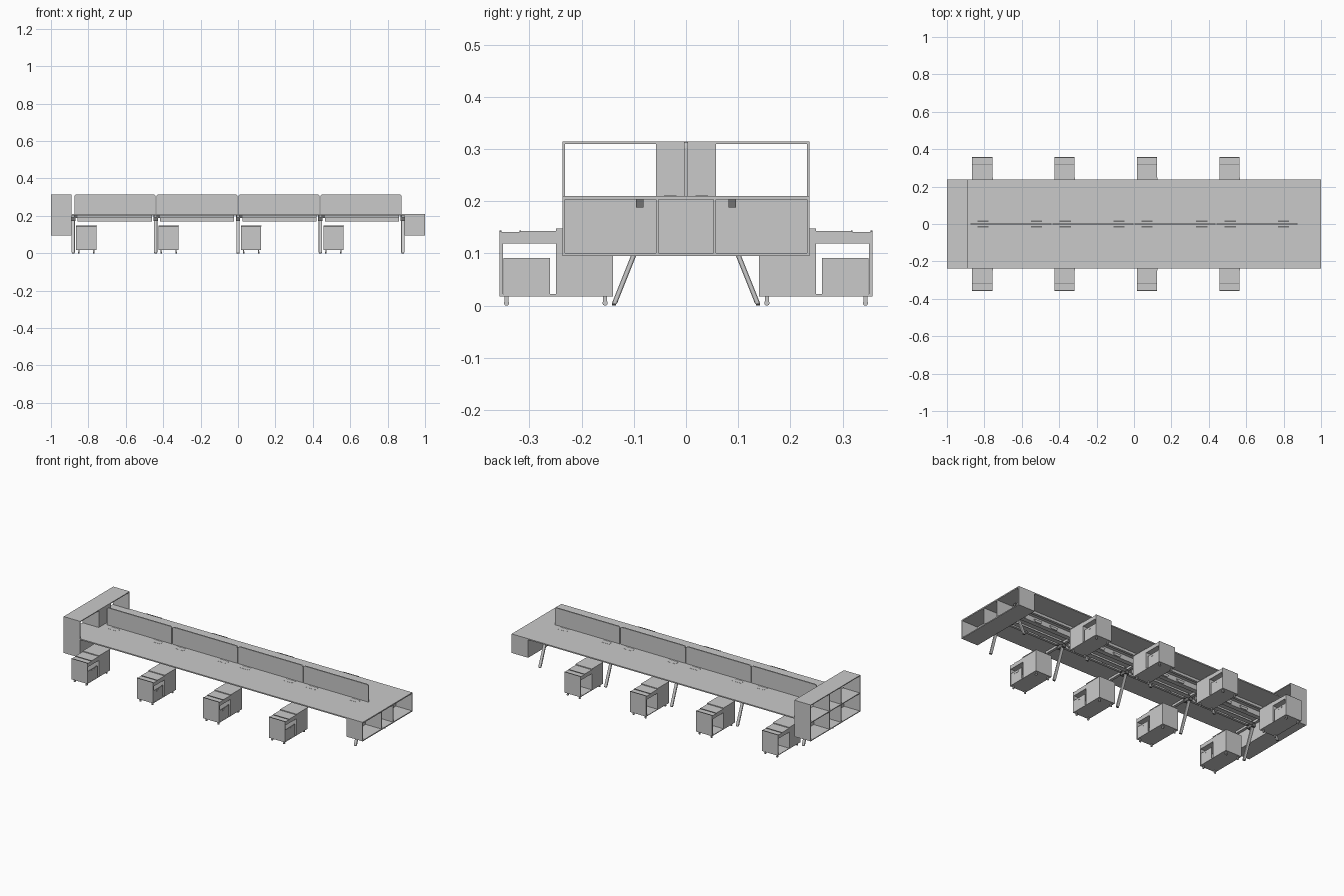
import bpy, bmesh, math
from mathutils import Vector

cube = bpy.data.objects.get("Cube")
if cube:
    bpy.data.objects.remove(cube, do_unlink=True)


def material(name, value):
    m = bpy.data.materials.new(name)
    m.use_nodes = True
    col = (value, value, value, 1)
    m.diffuse_color = col
    m.node_tree.nodes["Principled BSDF"].inputs["Base Color"].default_value = col
    return m


GREY = material("light_grey", 0.59)
DARK = material("dark_grey", 0.17)


def finish(name, bm, mat):
    bmesh.ops.recalc_face_normals(bm, faces=bm.faces)
    me = bpy.data.meshes.new(name)
    bm.to_mesh(me)
    bm.free()
    me.materials.append(mat)
    ob = bpy.data.objects.new(name, me)
    bpy.context.collection.objects.link(ob)
    return ob


def prism(name, pts, axis, a, b, mat=GREY, round_top=0):
    """Extrude a 2D profile along x (profile y,z) or along y (profile x,z)."""
    bm = bmesh.new()
    to3d = (lambda p, t: (t, p[0], p[1])) if axis == "x" else (lambda p, t: (p[0], t, p[1]))
    face = bm.faces.new([bm.verts.new(to3d(p, a)) for p in pts])
    ext = bmesh.ops.extrude_face_region(bm, geom=[face])
    shift = Vector((b - a, 0, 0)) if axis == "x" else Vector((0, b - a, 0))
    bmesh.ops.translate(bm, vec=shift, verts=[g for g in ext["geom"] if isinstance(g, bmesh.types.BMVert)])
    if round_top:
        top = max(p[1] for p in pts)
        edges = [e for e in bm.edges
                 if all(v.co.z > top - 1e-5 for v in e.verts)
                 and abs(e.verts[0].co.y - e.verts[1].co.y) > 1e-4]
        bmesh.ops.bevel(bm, geom=edges, offset=round_top, segments=4, affect="EDGES", profile=0.5)
    return finish(name, bm, mat)


def box(name, x, y, z, mat=GREY, round_top=0):
    pts = [(x[0], z[0]), (x[1], z[0]), (x[1], z[1]), (x[0], z[1])]
    y0, y1 = sorted(y)
    return prism(name, pts, "y", y0, y1, mat, round_top)


def wheel(name, x, y, r, width):
    pts = [(y + r * math.cos(i * math.tau / 16), r + r * math.sin(i * math.tau / 16)) for i in range(16)]
    return prism(name, pts, "x", x - width / 2, x + width / 2)


HALF = 0.237   # half depth of the desk
T = 0.005      # board thickness
BAY = 0.055    # cabinet divider position

# Desk top, running over the low cabinet
box("desk_top", (-0.89, 1), (-HALF, HALF), (0.203, 0.21))

# Low cabinet, open towards +x
box("low_cabinet_base", (0.89, 1), (-HALF, HALF), (0.095, 0.101))
box("low_cabinet_back", (0.89, 0.894), (-HALF, HALF), (0.101, 0.203))
for y in (-HALF + T / 2, -BAY, BAY, HALF - T / 2):
    box("low_cabinet_upright", (0.89, 1), (y - T / 2, y + T / 2), (0.101, 0.203))

# Tall cabinet, open towards -x, upper side bays open right through
TALL = (-1, -0.89)
for z in (0.095, 0.204, 0.31):
    box("tall_cabinet_shelf", TALL, (-HALF, HALF), (z, z + T))
for y in (-HALF + T / 2, -BAY, BAY, HALF - T / 2):
    box("tall_cabinet_upright", TALL, (y - T / 2, y + T / 2), (0.1, 0.31))
box("tall_cabinet_lower_back", (-0.895, -0.89), (-HALF, HALF), (0.1, 0.204))
box("tall_cabinet_centre_back", (-0.895, -0.89), (-BAY, BAY), (0.209, 0.31))

# Divider screens with rounded top corners
PITCH = 0.4385
for i in range(4):
    x = -0.877 + i * PITCH
    box("divider_screen", (x + 0.002, x + PITCH - 0.002), (-0.004, 0.004), (0.21, 0.314), round_top=0.012)

# Cable flaps on the desk, a pair either side of the screens
for x in (-0.807, -0.522, -0.367, -0.08, 0.07, 0.362, 0.515, 0.8):
    for s in (-1, 1):
        box("cable_flap", (x - 0.03, x + 0.03), (s * 0.018, s * 0.042), (0.21, 0.2107))
        box("cable_slot", (x - 0.03, x + 0.03), (s * 0.012, s * 0.018), (0.21, 0.2106), DARK)

# Slanted legs with feet, brackets and cross beams
for i in range(5):
    x = -0.881 + i * 0.4405
    box("cross_beam", (x - 0.008, x + 0.008), (-0.2, 0.2), (0.19, 0.203))
    for s in (-1, 1):
        pts = [(s * 0.143, 0.002), (s * 0.133, 0.002), (s * 0.058, 0.19), (s * 0.068, 0.19)]
        leg = prism("leg", pts, "x", x - 0.009, x + 0.009)
        bev = leg.modifiers.new("soft_edges", "BEVEL")
        bev.width, bev.segments = 0.003, 2
        box("leg_foot", (x - 0.007, x + 0.007), (s * 0.134, s * 0.142), (0, 0.004), DARK)
        box("leg_bracket", (x - 0.012, x + 0.012), (s * 0.055, s * 0.098), (0.172, 0.19), DARK)
        box("beam_end", (x - 0.012, x + 0.024), (s * 0.081, s * 0.096), (0.188, 0.203), DARK)

# Rails and cable trays under the desk
for i in range(4):
    x = -0.881 + i * 0.4405
    span = (x + 0.024, x + 0.42)
    for s in (-1, 1):
        box("rail", span, (s * 0.081, s * 0.096), (0.188, 0.203))
        box("cable_tray_floor", span, (s * 0.02, s * 0.048), (0.17, 0.173))
        box("cable_tray_side", span, (s * 0.045, s * 0.048), (0.173, 0.2))
        for k in range(3):
            c = x + 0.16 + k * 0.11
            pts = [(c - 0.02, 0.172), (c + 0.02, 0.172), (c + 0.027, 0.187), (c - 0.027, 0.187)]
            ends = sorted((s * 0.048, s * 0.054))
            prism("cable_port", pts, "y", ends[0], ends[1])


def pedestal(cx, s):
    """Mobile storage unit; s is the side of the desk it faces."""
    x0, x1 = cx - 0.054, cx + 0.054

    def part(name, x, y, z, mat=GREY):
        box("pedestal_" + name, x, (s * y[0], s * y[1]), z, mat)

    # rear box, floor and front panel
    part("body", (x0, x1), (0.14, 0.249), (0.018, 0.144))
    part("body_lid", (x0, x1 + 0.002), (0.14, 0.249), (0.144, 0.148))
    part("floor", (x0, x1), (0.249, 0.357), (0.018, 0.022))
    part("front", (x0, x1), (0.351, 0.357), (0.022, 0.119))
    # top with a shallow tray, edged by dark strips
    part("top", (x0, x1), (0.249, 0.357), (0.119, 0.141))
    part("top_rear", (x0, x1), (0.249, 0.316), (0.141, 0.143))
    for y in (0.316, 0.354):
        part("tray_strip", (x0, x1), (y, y + 0.003), (0.141, 0.144), DARK)
    # side drawer panel and handle
    part("drawer", (x1 - 0.006, x1 - 0.001), (0.261, 0.35), (0.022, 0.091))
    part("handle", (x1 - 0.001, x1), (0.288, 0.322), (0.077, 0.085))
    # casters
    for wx in (cx - 0.04, cx + 0.04):
        for wy in (0.155, 0.344):
            wheel("caster_wheel", wx, s * wy, 0.005, 0.008)
            part("caster_fork", (wx - 0.003, wx + 0.003), (wy - 0.004, wy + 0.004), (0.008, 0.018))


for cx in (-0.811, -0.371, 0.07, 0.51):
    for s in (-1, 1):
        pedestal(cx, s)
